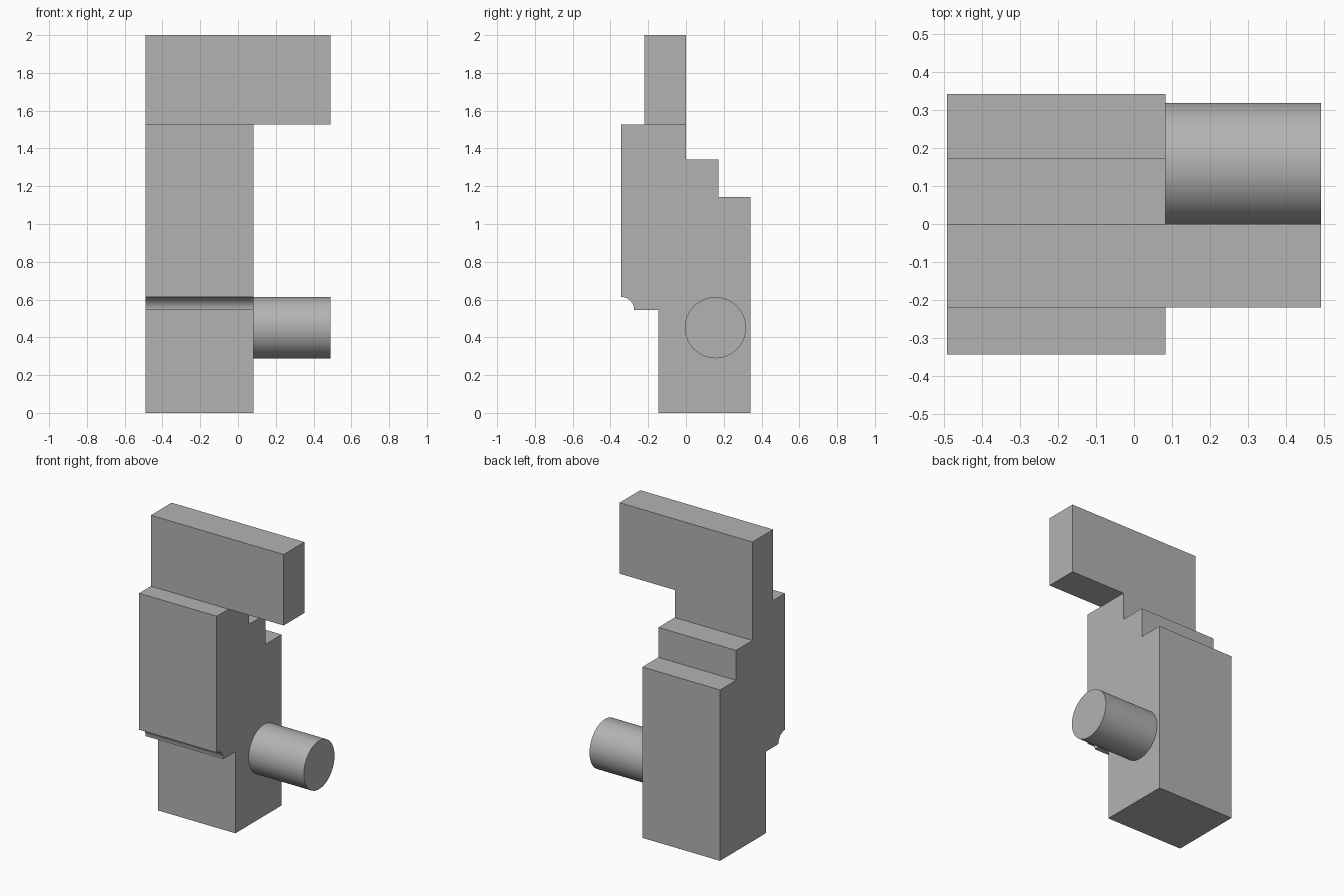
import bpy, bmesh, math
from mathutils import Matrix, Vector

cube = bpy.data.objects.get("Cube")
if cube:
    bpy.data.objects.remove(cube)

X_LEFT, X_SIDE, X_END = -0.491, 0.083, 0.491
BAR_BOTTOM, TOP = 1.526, 2.0

grey = bpy.data.materials.new("plain_grey")
grey.use_nodes = True
colour = (0.45, 0.45, 0.45, 1)
grey.diffuse_color = colour
grey.node_tree.nodes["Principled BSDF"].inputs["Base Color"].default_value = colour


def finish(bm, name):
    """Turn a bmesh into a named object with smooth curves and sharp edges."""
    bmesh.ops.recalc_face_normals(bm, faces=bm.faces)
    mesh = bpy.data.meshes.new(name)
    bm.to_mesh(mesh)
    bm.free()
    mesh.materials.append(grey)
    obj = bpy.data.objects.new(name, mesh)
    bpy.context.collection.objects.link(obj)
    bpy.ops.object.select_all(action='DESELECT')
    obj.select_set(True)
    bpy.context.view_layer.objects.active = obj
    bpy.ops.object.shade_smooth_by_angle(angle=math.radians(30))
    return obj


# Side profile (y, z): plinth, cove under the front block, bar, rear steps
cove_y, cove_z, cove_r, cove_steps = -0.343, 0.545, 0.069, 16
cove = []
for i in range(cove_steps + 1):
    a = math.pi / 2 * i / cove_steps
    cove.append((cove_y + cove_r * math.cos(a), cove_z + cove_r * math.sin(a)))
profile = [(0.342, 0), (-0.146, 0), (-0.146, cove_z)] + cove + [
    (-0.343, BAR_BOTTOM), (-0.219, BAR_BOTTOM), (-0.219, TOP), (0, TOP),
    (0, 1.342), (0.173, 1.342), (0.173, 1.142), (0.342, 1.142)]

# Stepped body, extruded sideways
bm = bmesh.new()
face = bm.faces.new([bm.verts.new((X_LEFT, y, z)) for y, z in profile])
ext = bmesh.ops.extrude_face_region(bm, geom=[face], use_keep_orig=True)
verts = [g for g in ext["geom"] if isinstance(g, bmesh.types.BMVert)]
bmesh.ops.translate(bm, verts=verts, vec=(X_SIDE - X_LEFT, 0, 0))
bmesh.ops.recalc_face_normals(bm, faces=bm.faces)

# Overhanging bar, pulled out of the upper part of the left side
bmesh.ops.bisect_plane(bm, geom=bm.verts[:] + bm.edges[:] + bm.faces[:], dist=1e-5,
                       plane_co=(0, 0, BAR_BOTTOM), plane_no=(0, 0, 1))
end = [f for f in bm.faces if f.normal.x > 0.9
       and f.calc_center_median().z > BAR_BOTTOM + 0.01]
ext = bmesh.ops.extrude_face_region(bm, geom=end)
verts = [g for g in ext["geom"] if isinstance(g, bmesh.types.BMVert)]
bmesh.ops.translate(bm, verts=verts, vec=(X_END - X_SIDE, 0, 0))
bmesh.ops.dissolve_limit(bm, angle_limit=math.radians(1), verts=bm.verts, edges=bm.edges)
finish(bm, "stepped_body")

# Round pin on the left side, set slightly into the body
bm = bmesh.new()
start = X_SIDE - 0.02
centre = Vector(((start + X_END) / 2, 0.156, 0.451))
bmesh.ops.create_cone(bm, cap_ends=True, segments=64, radius1=0.162, radius2=0.162,
                      depth=X_END - start,
                      matrix=Matrix.Translation(centre) @ Matrix.Rotation(math.pi / 2, 4, 'Y'))
finish(bm, "side_pin")
